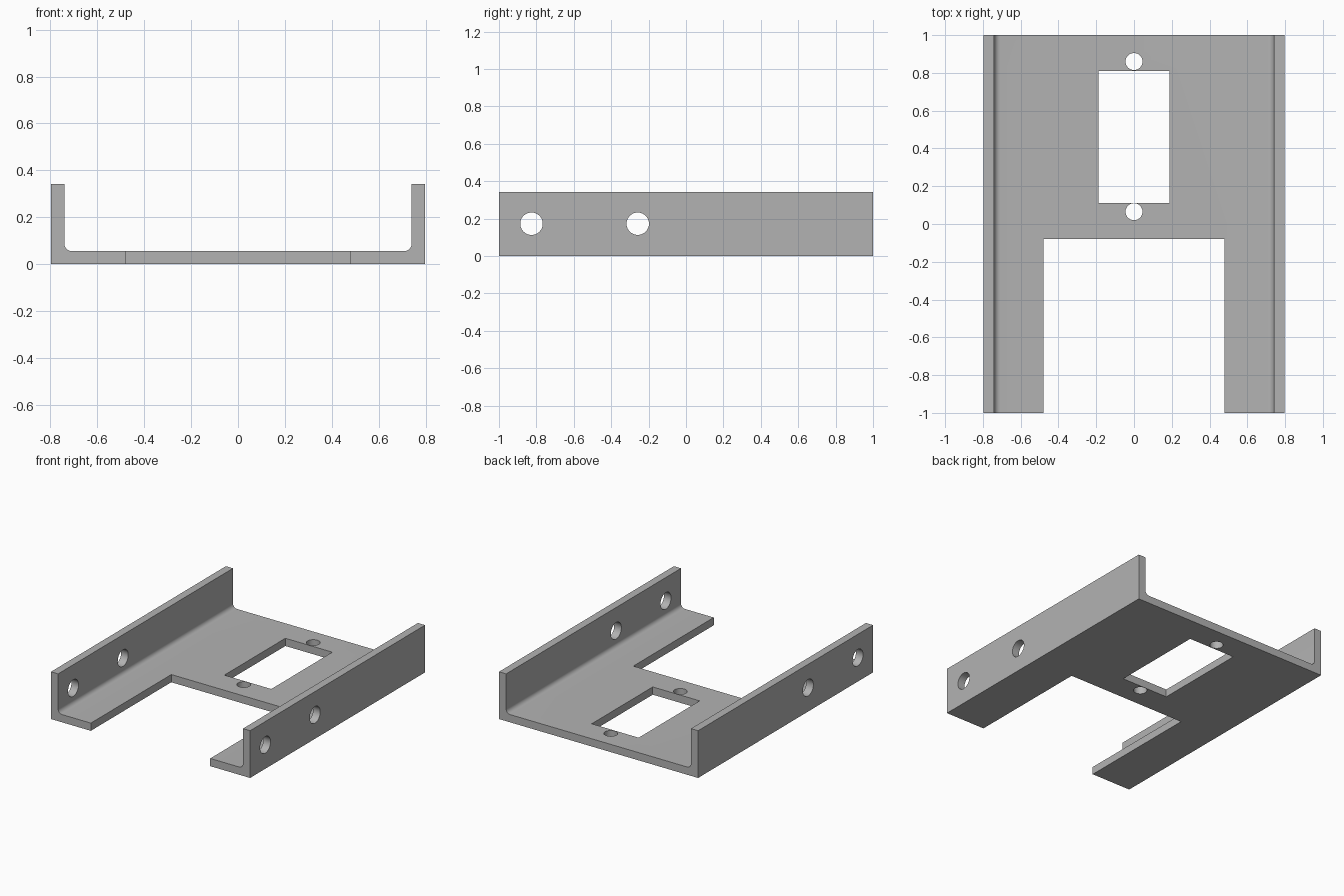
import bpy, bmesh, math
from mathutils import Matrix, Vector

cube = bpy.data.objects.get("Cube")
if cube:
    bpy.data.objects.remove(cube, do_unlink=True)

W, L, H = 0.797, 1.0, 0.342      # half width, half length, height
INNER, FLOOR, FILLET = 0.74, 0.056, 0.032

metal = bpy.data.materials.new("plain_grey")
metal.use_nodes = True
grey = (0.45, 0.45, 0.45, 1)
metal.diffuse_color = grey
metal.node_tree.nodes["Principled BSDF"].inputs["Base Color"].default_value = grey


def add_object(name, bm):
    bmesh.ops.recalc_face_normals(bm, faces=bm.faces)
    mesh = bpy.data.meshes.new(name)
    bm.to_mesh(mesh)
    bm.free()
    obj = bpy.data.objects.new(name, mesh)
    bpy.context.collection.objects.link(obj)
    mesh.materials.append(metal)
    return obj


def box_cutter(name, x, y0, y1):
    bm = bmesh.new()
    bmesh.ops.create_cube(bm, size=1, matrix=Matrix.Translation((0, (y0 + y1) / 2, 0))
                          @ Matrix.Diagonal((2 * x, y1 - y0, 0.5, 1)))
    return add_object(name, bm)


def hole_cutter(name, radius, depth, location, axis):
    bm = bmesh.new()
    turn = Vector((0, 0, 1)).rotation_difference(Vector(axis)).to_matrix().to_4x4()
    bmesh.ops.create_cone(bm, cap_ends=True, segments=48, radius1=radius, radius2=radius,
                          depth=depth, matrix=Matrix.Translation(location) @ turn)
    return add_object(name, bm)


# Channel: U-shaped section with filleted inner corners, extruded along y
half = [(W, 0), (W, H), (INNER, H)]
for i in range(9):
    a = math.radians(90 * i / 8)
    half.append((INNER - FILLET + FILLET * math.cos(a),
                 FLOOR + FILLET - FILLET * math.sin(a)))
section = half + [(-x, z) for x, z in reversed(half)]
bm = bmesh.new()
face = bm.faces.new([bm.verts.new((x, -L, z)) for x, z in section])
ext = bmesh.ops.extrude_face_region(bm, geom=[face])
bmesh.ops.translate(bm, vec=(0, 2 * L, 0),
                    verts=[v for v in ext["geom"] if isinstance(v, bmesh.types.BMVert)])
channel = add_object("channel_bracket", bm)

# Front notch, rectangular window, floor screw holes and side wall holes
cutters = [box_cutter("notch_cutter", 0.478, -1.2, -0.08),
           box_cutter("window_cutter", 0.188, 0.112, 0.81)]
for y in (0.065, 0.86):
    cutters.append(hole_cutter("floor_hole_cutter", 0.045, 0.5, (0, y, 0), (0, 0, 1)))
for y in (-0.826, -0.258):
    cutters.append(hole_cutter("wall_hole_cutter", 0.06, 2, (0, y, 0.173), (1, 0, 0)))

bpy.ops.object.select_all(action="DESELECT")
bpy.context.view_layer.objects.active = channel
channel.select_set(True)
for cutter in cutters:
    cutter.hide_render = True
    mod = channel.modifiers.new("cut", "BOOLEAN")
    mod.operation, mod.solver, mod.object = "DIFFERENCE", "EXACT", cutter
    bpy.ops.object.modifier_apply(modifier=mod.name)
    bpy.data.objects.remove(cutter, do_unlink=True)

bpy.ops.object.shade_smooth_by_angle(angle=math.radians(30))
